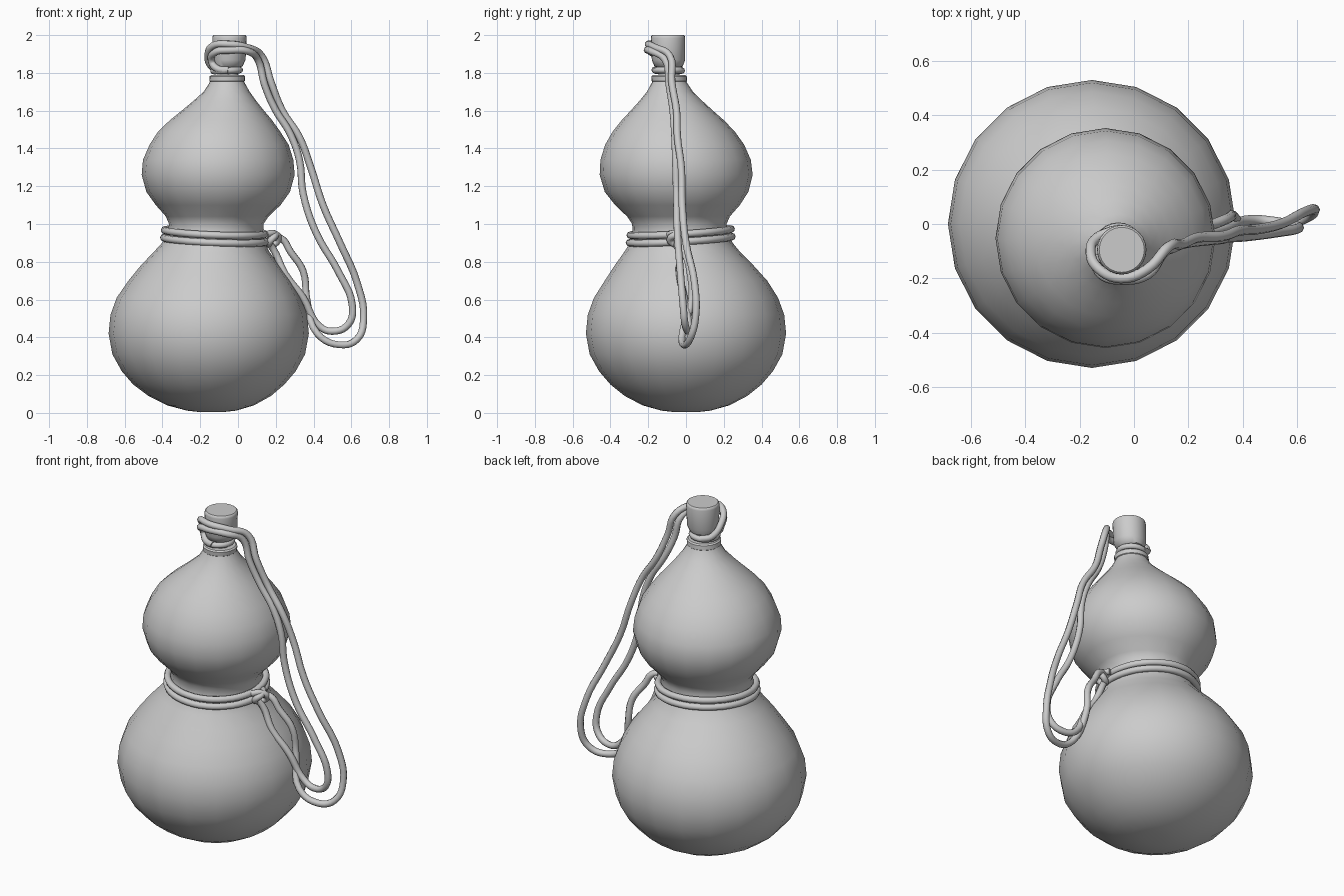
import bpy, bmesh
from math import sin, cos, pi, radians


def loft(name, rings, sides):
    """Skin a stack of circles given as (z, centre x, centre y, radius)."""
    bm = bmesh.new()
    loops = []
    for z, cx, cy, r in rings:
        loops.append([bm.verts.new((cx + r * sin(2 * pi * i / sides),
                                    cy + r * cos(2 * pi * i / sides), z))
                      for i in range(sides)])
    for a, b in zip(loops, loops[1:]):
        for i in range(sides):
            j = (i + 1) % sides
            bm.faces.new((a[i], a[j], b[j], b[i]))
    bm.faces.new(loops[0])
    bm.faces.new(loops[-1])
    bmesh.ops.recalc_face_normals(bm, faces=bm.faces)
    mesh = bpy.data.meshes.new(name)
    bm.to_mesh(mesh)
    bm.free()
    ob = bpy.data.objects.new(name, mesh)
    bpy.context.collection.objects.link(ob)
    bpy.ops.object.select_all(action='DESELECT')
    ob.select_set(True)
    bpy.context.view_layer.objects.active = ob
    bpy.ops.object.shade_smooth_by_angle(angle=radians(40))
    return ob


def cord(name, pts, radius=0.019, closed=False, res=5):
    """Round cord running smoothly through the points."""
    cu = bpy.data.curves.new(name, 'CURVE')
    cu.dimensions = '3D'
    cu.bevel_depth = radius
    cu.bevel_resolution = 2
    cu.resolution_u = res
    cu.use_fill_caps = True
    sp = cu.splines.new('BEZIER')
    sp.bezier_points.add(len(pts) - 1)
    for bp, p in zip(sp.bezier_points, pts):
        bp.co = p
        bp.handle_left_type = bp.handle_right_type = 'AUTO'
    sp.use_cyclic_u = closed
    ob = bpy.data.objects.new(name, cu)
    bpy.context.collection.objects.link(ob)
    return ob


def ring(name, c, r, tilt_x=0, tilt_y=0, radius=0.019):
    """Closed cord loop; tilts are the slope of z along x and y."""
    pts = []
    for i in range(16):
        x, y = r * cos(pi * i / 8), r * sin(pi * i / 8)
        pts.append((c[0] + x, c[1] + y, c[2] + tilt_x * x + tilt_y * y))
    return cord(name, pts, radius, True, 3)


# gourd body: two bulbs leaning slightly toward the neck
loft("gourd_body", [
    (0.004, -0.14, 0, 0.06), (0.012, -0.14, 0, 0.13), (0.04, -0.145, 0, 0.23),
    (0.09, -0.15, 0, 0.325), (0.15, -0.155, 0, 0.40), (0.22, -0.155, 0, 0.46),
    (0.31, -0.155, 0, 0.51), (0.42, -0.155, 0, 0.53), (0.52, -0.155, 0, 0.52),
    (0.61, -0.155, 0, 0.487), (0.70, -0.15, 0, 0.43), (0.78, -0.147, -0.01, 0.368),
    (0.85, -0.14, -0.02, 0.308), (0.90, -0.13, -0.025, 0.272),
    (0.95, -0.12, -0.03, 0.253), (1.00, -0.115, -0.035, 0.25),
    (1.04, -0.11, -0.04, 0.272), (1.10, -0.105, -0.045, 0.33),
    (1.17, -0.105, -0.05, 0.38), (1.26, -0.105, -0.052, 0.405),
    (1.34, -0.105, -0.055, 0.398), (1.42, -0.10, -0.06, 0.368),
    (1.49, -0.10, -0.065, 0.323), (1.55, -0.09, -0.07, 0.27),
    (1.60, -0.08, -0.075, 0.218), (1.65, -0.07, -0.08, 0.168),
    (1.70, -0.06, -0.085, 0.122), (1.75, -0.058, -0.088, 0.092),
    (1.765, -0.058, -0.088, 0.086)], 20)

# lip of the mouth
loft("mouth_lip", [
    (1.752, -0.058, -0.088, 0.088), (1.757, -0.058, -0.088, 0.094),
    (1.782, -0.056, -0.09, 0.094), (1.789, -0.056, -0.09, 0.086)], 24)

# stopper with a tapered stem
loft("stopper", [
    (1.775, -0.055, -0.09, 0.055), (1.825, -0.052, -0.092, 0.056),
    (1.835, -0.051, -0.092, 0.075), (1.868, -0.048, -0.093, 0.088),
    (1.985, -0.045, -0.095, 0.091), (1.995, -0.045, -0.095, 0.089),
    (2.0, -0.045, -0.095, 0.083)], 24)

# cord wraps round the waist and the neck
ring("waist_cord_upper", (-0.122, -0.028, 0.957), 0.268, -0.04, 0.06)
ring("waist_cord_lower", (-0.122, -0.028, 0.917), 0.272, -0.04, 0.06)
ring("neck_cord", (-0.06, -0.092, 1.812), 0.07, 0.04, 0.0, 0.017)

# two strands of the hanging loop, from waist knot to stopper
cord("hanging_cord_outer", [
    (0.16, -0.04, 0.92), (0.225, -0.02, 0.925), (0.28, -0.005, 0.85),
    (0.345, 0.02, 0.75), (0.365, 0.03, 0.60), (0.42, -0.02, 0.42),
    (0.54, -0.01, 0.36), (0.63, 0.02, 0.39), (0.665, 0.05, 0.50),
    (0.63, 0.045, 0.69), (0.54, 0.0, 0.90), (0.45, -0.02, 1.10),
    (0.385, -0.025, 1.30), (0.325, -0.045, 1.46), (0.235, -0.05, 1.60),
    (0.175, -0.075, 1.75), (0.125, -0.085, 1.89), (0.05, -0.165, 1.935),
    (-0.05, -0.20, 1.952), (-0.13, -0.165, 1.945), (-0.16, -0.10, 1.89),
    (-0.135, -0.05, 1.83), (-0.08, -0.025, 1.812)])
cord("hanging_cord_inner", [
    (0.15, -0.07, 0.91), (0.185, -0.04, 0.87), (0.25, -0.035, 0.735),
    (0.345, -0.01, 0.61), (0.43, 0.015, 0.46), (0.50, 0.01, 0.432),
    (0.585, -0.005, 0.47), (0.605, -0.015, 0.57), (0.53, -0.03, 0.75),
    (0.415, -0.045, 0.95), (0.345, -0.05, 1.16), (0.325, -0.055, 1.34),
    (0.275, -0.06, 1.48), (0.195, -0.07, 1.61), (0.14, -0.09, 1.74),
    (0.105, -0.11, 1.87), (0.05, -0.185, 1.915), (-0.05, -0.205, 1.92),
    (-0.12, -0.185, 1.91), (-0.14, -0.13, 1.86), (-0.11, -0.15, 1.822),
    (-0.05, -0.165, 1.815)])

# knot tying the hanging cord to the waist wraps
cord("waist_knot", [
    (0.15, -0.09, 0.945), (0.19, -0.06, 0.95), (0.215, -0.03, 0.925),
    (0.195, -0.02, 0.895), (0.165, -0.05, 0.89), (0.175, -0.085, 0.915),
    (0.20, -0.06, 0.94), (0.17, 0.0, 0.94)], 0.018)
